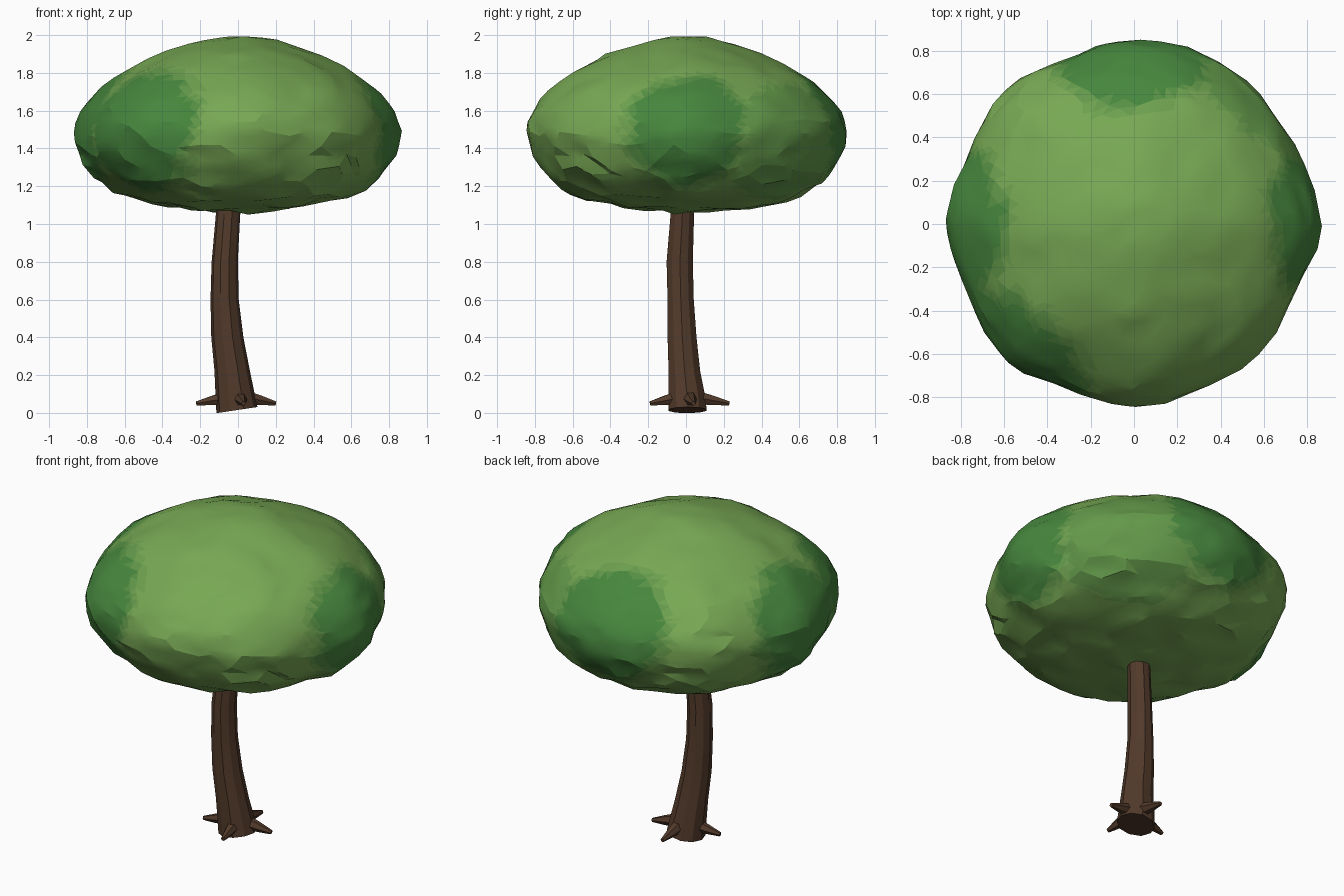
import bpy, bmesh, math, random
from mathutils import Vector, noise

if "Cube" in bpy.data.objects:
    bpy.data.objects.remove(bpy.data.objects["Cube"])

random.seed(4)


def material(name, rgb):
    m = bpy.data.materials.new(name)
    m.diffuse_color = (*rgb, 1)
    m.use_nodes = True
    m.node_tree.nodes["Principled BSDF"].inputs["Base Color"].default_value = m.diffuse_color
    return m


def finish(bm, name, mats, angle):
    bmesh.ops.recalc_face_normals(bm, faces=bm.faces)
    mesh = bpy.data.meshes.new(name)
    bm.to_mesh(mesh)
    bm.free()
    ob = bpy.data.objects.new(name, mesh)
    bpy.context.collection.objects.link(ob)
    for m in mats:
        mesh.materials.append(m)
    bpy.ops.object.select_all(action='DESELECT')
    ob.select_set(True)
    bpy.context.view_layer.objects.active = ob
    bpy.ops.object.shade_smooth_by_angle(angle=math.radians(angle))
    return ob


def tube(name, rings, sides, mats, angle, jitter=0.0):
    """Skin a list of rings (centre, half width 1, half width 2, axis 1, axis 2)."""
    bm = bmesh.new()
    wobble = [1 + random.uniform(-jitter, jitter) for _ in range(sides)]
    loops = []
    for c, a, b, u, v in rings:
        loops.append([bm.verts.new(Vector(c)
                      + u * (a * wobble[i] * math.cos(math.tau * i / sides))
                      + v * (b * wobble[i] * math.sin(math.tau * i / sides)))
                      for i in range(sides)])
    for lo, hi in zip(loops, loops[1:]):
        for i in range(sides):
            j = (i + 1) % sides
            bm.faces.new((lo[i], lo[j], hi[j], hi[i]))
    bm.faces.new(loops[0][::-1])
    bm.faces.new(loops[-1])
    return finish(bm, name, mats, angle)


bark = material("bark", (0.085, 0.043, 0.024))
# Leaf tones, blending from light to dark
light, dark = Vector((0.185, 0.39, 0.088)), Vector((0.062, 0.24, 0.047))
leaves = [material(f"leaf_tone_{i + 1}", light.lerp(dark, i / 4)) for i in range(5)]

# Curved trunk: z, x range, y range
X, Y, Z = Vector((1, 0, 0)), Vector((0, 1, 0)), Vector((0, 0, 1))
trunk = [(0.015, -0.115, 0.105, -0.095, 0.115), (0.10, -0.12, 0.09, -0.095, 0.105),
         (0.22, -0.125, 0.065, -0.095, 0.08), (0.40, -0.142, 0.03, -0.10, 0.06),
         (0.60, -0.146, 0.005, -0.10, 0.045), (0.80, -0.14, 0.0, -0.105, 0.04),
         (1.00, -0.122, 0.01, -0.088, 0.045), (1.20, -0.105, 0.022, -0.07, 0.045)]
rings = [(((x0 + x1) / 2, (y0 + y1) / 2, z), (x1 - x0) / 2, (y1 - y0) / 2,
          X + Z * (0.15 if k == 0 else 0), Y) for k, (z, x0, x1, y0, y1) in enumerate(trunk)]
tube("trunk", rings, 10, [bark], 30, 0.03)

# Four small pointed roots
for n, tip in enumerate([(-0.22, -0.02), (0.03, -0.19), (0.20, 0.04), (0.0, 0.23)]):
    a = Vector((0, 0.01, 0.09))
    b = Vector((*tip, 0.05))
    d = (b - a).normalized()
    side = d.cross(Z).normalized()
    up = side.cross(d)
    tube(f"root_{n + 1}", [(a.lerp(b, t), r, r, side, up)
         for t, r in ((0.2, 0.042), (0.65, 0.027), (1.0, 0.012))], 6, [bark], 30)

# Canopy: lumpy outline from above (every 22.5 degrees) and side profile (sphere height, z)
plan = [0.865, 0.825, 0.83, 0.85, 0.85, 0.82, 0.865, 0.83,
        0.865, 0.835, 0.865, 0.82, 0.845, 0.82, 0.83, 0.81]
profile = [(-1, 1.065), (-0.94, 1.083), (-0.7, 1.15), (-0.49, 1.24), (-0.28, 1.35), (0, 1.48),
           (0.37, 1.635), (0.54, 1.72), (0.81, 1.855), (0.94, 1.94), (1, 1.995)]
# Dark patches: centre, radius, darkest tone
patches = [((-0.82, 0.0, 1.52), 0.36, 4), ((0.0, 0.82, 1.60), 0.38, 4),
           ((0.82, 0.0, 1.52), 0.33, 4), ((-0.54, -0.58, 1.50), 0.37, 4),
           ((0.54, 0.60, 1.40), 0.36, 2)]


def plan_radius(angle):
    t = (angle % math.tau) / math.tau * 16
    i, f = int(t) % 16, t % 1
    f = f * f * (3 - 2 * f)
    return plan[i] * (1 - f) + plan[(i + 1) % 16] * f


def profile_z(s):
    for (s0, z0), (s1, z1) in zip(profile, profile[1:]):
        if s <= s1:
            return z0 + (z1 - z0) * (s - s0) / (s1 - s0)
    return profile[-1][1]


bm = bmesh.new()
bmesh.ops.create_icosphere(bm, subdivisions=4, radius=1)
for v in bm.verts:
    # uneven facets
    p = (v.co + Vector([random.uniform(-0.035, 0.035) for _ in range(3)])).normalized()
    ang = math.atan2(p.y, p.x)
    r = plan_radius(ang) * math.hypot(p.x, p.y)
    rough = 0.006 if p.z > -0.1 else 0.013
    bump = 0.012 * noise.noise(p * 3) + random.uniform(-rough, rough)
    v.co = Vector((r * math.cos(ang), r * math.sin(ang), profile_z(p.z))) + p * bump
# flat split gives finer colour edges without changing the facets
bmesh.ops.subdivide_edges(bm, edges=bm.edges[:], cuts=1, use_grid_fill=True)
bmesh.ops.triangulate(bm, faces=bm.faces[:])
for f in bm.faces:
    c = f.calc_center_median()
    ragged = 0.06 * noise.noise(c * 7) + random.uniform(-0.012, 0.012)
    tone = 0
    for q, rad, darkest in patches:
        d = rad - (c - Vector(q)).length + ragged
        tone = max(tone, min(darkest, int((d + 0.06) / 0.025)))
    f.material_index = tone
finish(bm, "leaf_canopy", leaves, 18)
